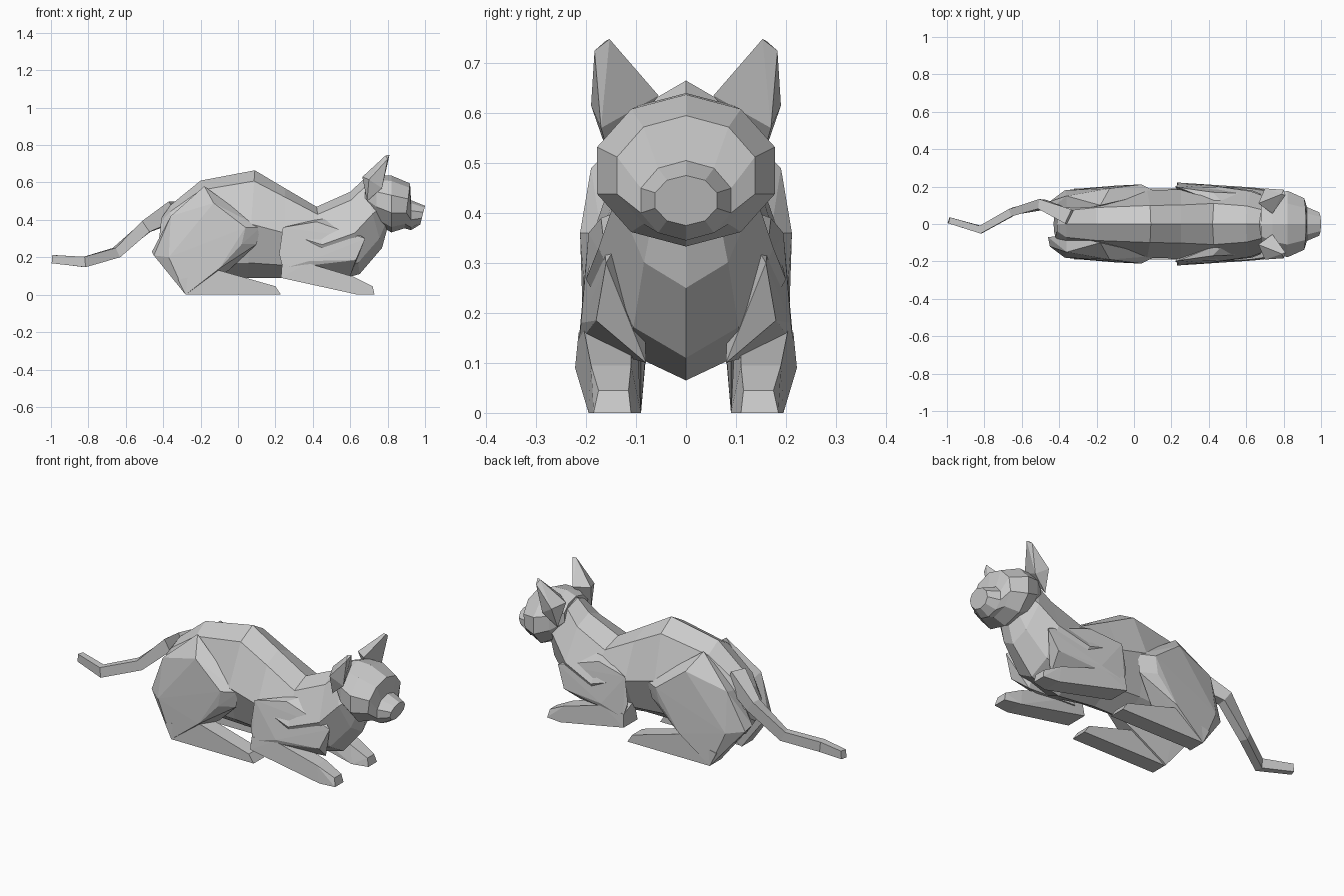
import bpy, bmesh
from math import sin, cos, pi
from mathutils import Vector

if "Cube" in bpy.data.objects:
    bpy.data.objects.remove(bpy.data.objects["Cube"])


def finish(name, bm, mirror=False):
    bmesh.ops.recalc_face_normals(bm, faces=bm.faces)
    me = bpy.data.meshes.new(name)
    bm.to_mesh(me)
    bm.free()
    ob = bpy.data.objects.new(name, me)
    bpy.context.collection.objects.link(ob)
    if mirror:
        mod = ob.modifiers.new("Mirror", 'MIRROR')
        mod.use_axis = (False, True, False)
        mod.use_mirror_merge = False
    return ob


def loft(name, rings):
    bm = bmesh.new()
    loops = [[bm.verts.new(p) for p in r] for r in rings]
    n = len(loops[0])
    for a, b in zip(loops, loops[1:]):
        for i in range(n):
            j = (i + 1) % n
            bm.faces.new((a[i], a[j], b[j], b[i]))
    bm.faces.new(loops[0])
    bm.faces.new(loops[-1])
    return finish(name, bm)


def hull(name, pts):
    bm = bmesh.new()
    for p in pts:
        bm.verts.new(p)
    bmesh.ops.convex_hull(bm, input=bm.verts)
    loose = [v for v in bm.verts if not v.link_faces]
    bmesh.ops.delete(bm, geom=loose, context='VERTS')
    return finish(name, bm, mirror=True)


# Torso: tilted rings given by top point, bottom point and half width
def body_ring(xt, zt, xb, zb, w):
    half = [(0, 0), (.55, .1), (1, .5), (.6, .86), (0, 1)]
    full = half + [(-y, t) for y, t in half[-2:0:-1]]
    return [(xt + (xb - xt) * t, y * w, zt + (zb - zt) * t) for y, t in full]


loft("torso", [body_ring(*r) for r in (
    (-.41, .41, -.43, .22, .07),
    (-.36, .48, -.37, .13, .13),
    (-.20, .61, -.20, .10, .16),
    (.09, .665, .05, .09, .18),
    (.25, .57, .25, .09, .185),
    (.42, .47, .48, .065, .20),
    (.60, .55, .65, .11, .175),
    (.67, .615, .77, .25, .14),
    (.76, .60, .80, .36, .11))])


# Head with muzzle: ten-sided rings
def head_ring(x, z, ry, rz, lean=0):
    a = [2 * pi * i / 10 + pi / 2 for i in range(10)]
    return [(x + lean * sin(t), ry * cos(t), z + rz * sin(t)) for t in a]


loft("head", [head_ring(*r) for r in (
    (.68, .54, .11, .08),
    (.74, .51, .16, .13),
    (.82, .485, .187, .152),
    (.905, .475, .145, .12, .015),
    (.925, .425, .095, .08),
    (.987, .425, .065, .05, .013))])

# Ears
hull("ears", [
    (.74, .055, .635), (.70, .19, .615), (.77, .17, .57), (.665, .11, .63),
    (.69, .15, .50), (.81, .153, .748), (.80, .183, .725), (.79, .16, .745)])

# Tail: square tube along a bent path
path = [Vector(p) for p in ((-.33, .03, .45), (-.49, .105, .365),
                            (-.65, .065, .225), (-.82, -.03, .175), (-.99, .02, .19))]
size = (.055, .035, .028, .028, .022)
rings = []
for i, p in enumerate(path):
    d = (path[min(i + 1, 4)] - path[max(i - 1, 0)]).normalized()
    side = d.cross(Vector((0, 0, 1))).normalized()
    up = side.cross(d)
    rings.append([p + (side * s * .75 + up * u) * size[i]
                  for s, u in ((-1, -1), (1, -1), (1, 1), (-1, 1))])
loft("tail", rings)

# Hind legs: haunch and long flat foot
hull("haunches", [
    (-.46, .07, .23), (-.37, .18, .20), (-.45, .12, .21), (-.36, .15, .42),
    (-.18, .10, .58), (-.13, .19, .49), (.04, .212, .36), (.02, .205, .27),
    (-.10, .205, .14), (.12, .17, .36), (.10, .16, .27), (-.05, .09, .13),
    (-.28, .19, 0), (-.28, .09, 0), (-.36, .06, .40)])
hull("hind_feet", [
    (x, y, z) for x, z in ((-.28, 0), (-.32, .08), (-.10, .13), (.10, .06), (.20, .045), (.23, 0))
    for y in (.10, .19)])

# Front legs: shoulder and forearm reaching forward
hull("shoulders", [
    (.22, .20, .22), (.24, .195, .36), (.24, .215, .14), (.42, .17, .39),
    (.38, .21, .18), (.63, .18, .185), (.68, .16, .30), (.60, .08, .10), (.30, .09, .12),
    (.50, .09, .42)])
hull("forearms", [
    (.23, .222, .09), (.23, .10, .09), (.235, .215, .16), (.25, .10, .19),
    (.37, .205, .17), (.37, .11, .17), (.62, .19, .095), (.62, .11, .095),
    (.64, .195, 0), (.64, .09, 0), (.72, .175, .045), (.72, .115, .045),
    (.73, .185, 0), (.73, .11, 0)])
